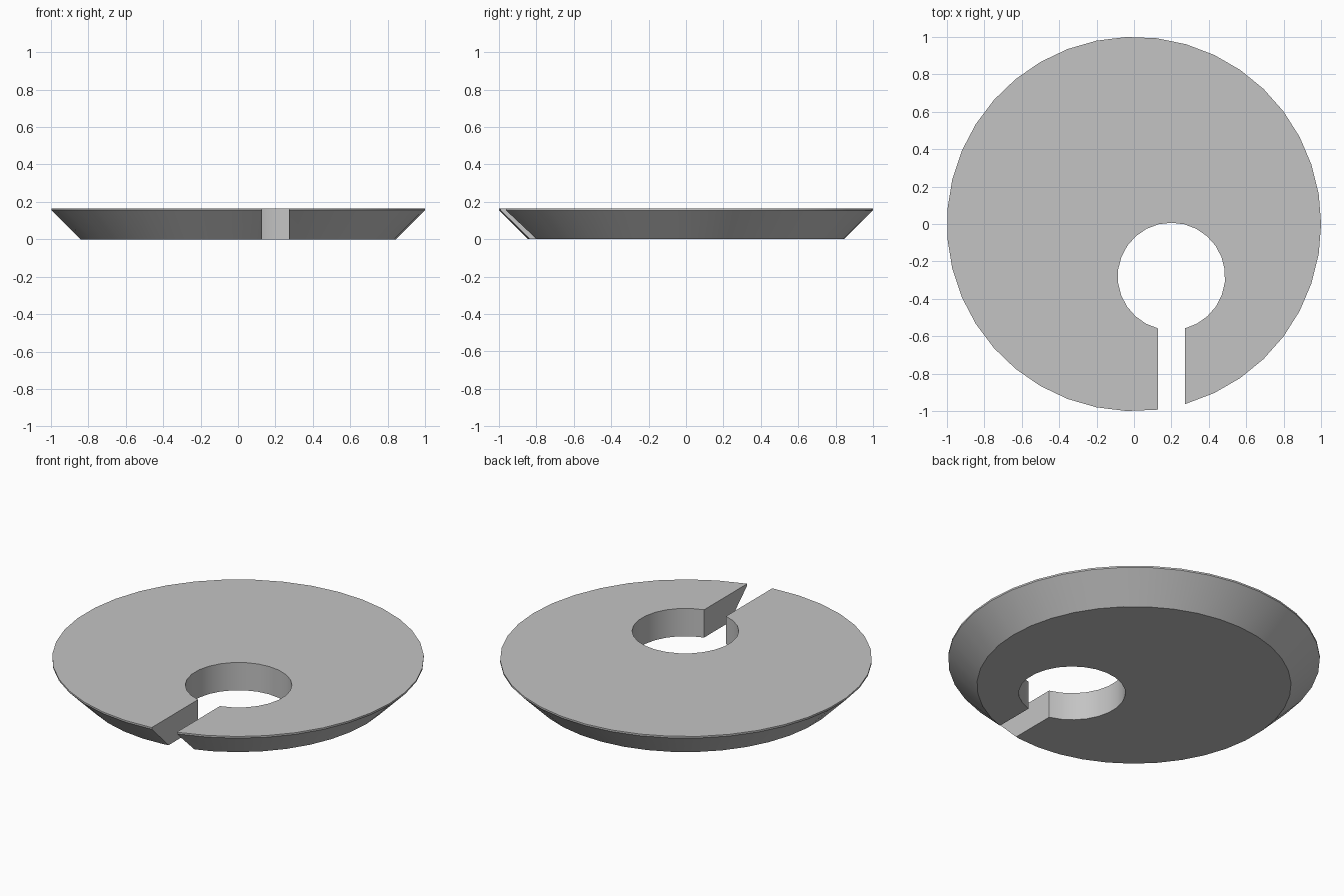
import bpy, bmesh
from math import sin, cos, pi, radians

cube = bpy.data.objects.get("Cube")
if cube:
    bpy.data.objects.remove(cube, do_unlink=True)

grey = bpy.data.materials.new("light grey")
grey.use_nodes = True
colour = (0.55, 0.55, 0.55, 1)
grey.diffuse_color = colour
grey.node_tree.nodes["Principled BSDF"].inputs["Base Color"].default_value = colour


def circle(radius, count):
    return [(radius * cos(2 * pi * i / count), radius * sin(2 * pi * i / count))
            for i in range(count)]


def stack(name, sections):
    """Solid through matching outlines, each given as (points, z)."""
    bm = bmesh.new()
    rings = [[bm.verts.new((x, y, z)) for x, y in points] for points, z in sections]
    count = len(rings[0])
    for low, high in zip(rings, rings[1:]):
        for i in range(count):
            j = (i + 1) % count
            bm.faces.new((low[i], low[j], high[j], high[i]))
    bm.faces.new(rings[0][::-1])
    bm.faces.new(rings[-1])
    bmesh.ops.recalc_face_normals(bm, faces=bm.faces)
    mesh = bpy.data.meshes.new(name)
    bm.to_mesh(mesh)
    bm.free()
    mesh.materials.append(grey)
    obj = bpy.data.objects.new(name, mesh)
    bpy.context.collection.objects.link(obj)
    return obj


# Bevelled disc with a thin upright rim
disc = stack("slotted_disc", [(circle(0.845, 39), 0),
                              (circle(1, 39), 0.155),
                              (circle(1, 39), 0.165)])

# Keyhole cutter: round hole opening into a straight slot at the front
hole_x, hole_y, hole_r, slot = 0.2, -0.28, 0.287, 0.072
start, sweep, steps = radians(-75.5), radians(331), 24
keyhole = [(hole_x + hole_r * cos(start + sweep * i / steps),
            hole_y + hole_r * sin(start + sweep * i / steps)) for i in range(steps + 1)]
keyhole += [(hole_x - slot, -1.2), (hole_x + slot, -1.2)]
cutter = stack("keyhole_cutter", [(keyhole, -0.1), (keyhole, 0.3)])

# Cut the keyhole and apply it
cut = disc.modifiers.new("keyhole", "BOOLEAN")
cut.operation = "DIFFERENCE"
cut.solver = "EXACT"
cut.object = cutter
bpy.ops.object.select_all(action="DESELECT")
disc.select_set(True)
bpy.context.view_layer.objects.active = disc
bpy.ops.object.modifier_apply(modifier=cut.name)
bpy.data.objects.remove(cutter, do_unlink=True)
bpy.ops.object.shade_smooth_by_angle(angle=radians(30))
